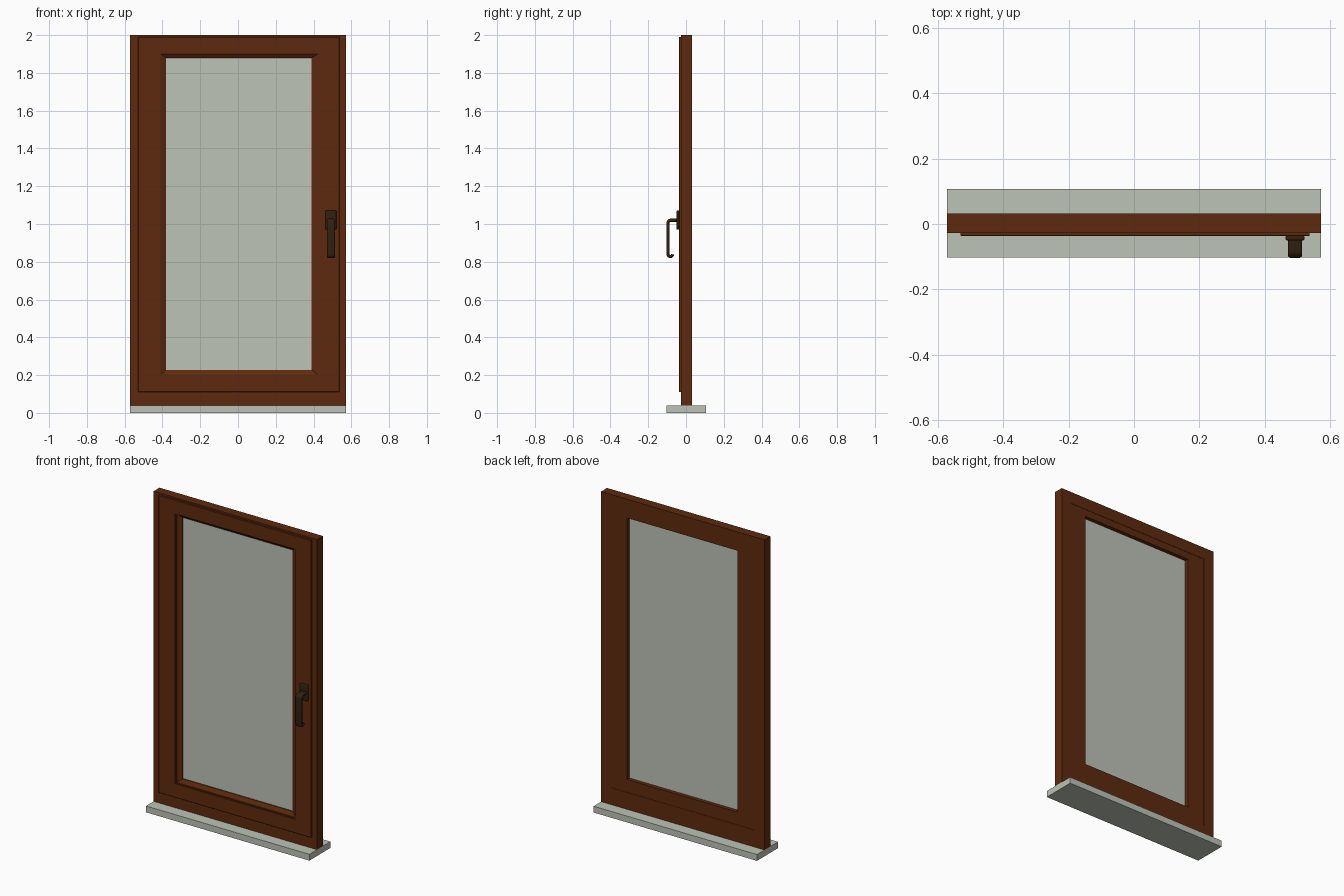
import bpy, bmesh, math
from mathutils import Vector

cube = bpy.data.objects.get("Cube")
if cube:
    bpy.data.objects.remove(cube, do_unlink=True)


def material(name, rgb):
    m = bpy.data.materials.new(name)
    m.use_nodes = True
    m.diffuse_color = (*rgb, 1)
    bsdf = m.node_tree.nodes["Principled BSDF"]
    bsdf.inputs["Base Color"].default_value = (*rgb, 1)
    bsdf.inputs["Roughness"].default_value = 0.6
    return m


wood = material("brown wood", (0.112, 0.023, 0.0044))
pale = material("pale grey green", (0.515, 0.552, 0.479))
bronze = material("dark bronze", (0.03, 0.015, 0.005))


def finish(name, bm, mat, smooth=False):
    bmesh.ops.recalc_face_normals(bm, faces=bm.faces)
    mesh = bpy.data.meshes.new(name)
    bm.to_mesh(mesh)
    bm.free()
    mesh.materials.append(mat)
    ob = bpy.data.objects.new(name, mesh)
    bpy.context.collection.objects.link(ob)
    if smooth:
        bpy.ops.object.select_all(action='DESELECT')
        bpy.context.view_layer.objects.active = ob
        ob.select_set(True)
        bpy.ops.object.shade_smooth_by_angle(angle=math.radians(40))
    return ob


def box(name, x, y, z, mat, bevel=0):
    bm = bmesh.new()
    bmesh.ops.create_cube(bm, size=1)
    for v in bm.verts:
        v.co = [r[0] + (c + 0.5) * (r[1] - r[0]) for c, r in zip(v.co, (x, y, z))]
    if bevel:
        bmesh.ops.bevel(bm, geom=bm.edges[:], offset=bevel, segments=3,
                        profile=0.5, affect='EDGES')
    return finish(name, bm, mat, bevel > 0)


def skin(bm, loops, closed):
    """Join successive vertex loops with quads."""
    n = len(loops[0])
    for i in range(len(loops) if closed else len(loops) - 1):
        a, b = loops[i], loops[(i + 1) % len(loops)]
        for k in range(n):
            bm.faces.new((a[k], a[(k + 1) % n], b[(k + 1) % n], b[k]))


def ring(name, steps, mat):
    """Rectangular moulding; each step is a rectangle, an inset and a depth."""
    bm = bmesh.new()
    loops = []
    for (x0, x1, z0, z1), d, y in steps:
        corners = ((x0 + d, z0 + d), (x1 - d, z0 + d), (x1 - d, z1 - d), (x0 + d, z1 - d))
        loops.append([bm.verts.new((x, y, z)) for x, z in corners])
    skin(bm, loops, True)
    return finish(name, bm, mat)


# Rectangles as left, right, bottom, top
OUTER = (-0.571, 0.571, 0.04, 2.0)
SASH = (-0.53, 0.537, 0.11, 1.99)
BEAD = (-0.415, 0.427, 0.197, 1.905)
PANE = (-0.38, 0.39, 0.228, 1.88)
SEAM = (-0.5, 0.5, 0.147, 1.925)

# Sill and fixed frame
box("sill", (-0.571, 0.571), (-0.103, 0.107), (0, 0.04), pale)
ring("outer_frame", [(OUTER, 0, -0.027), (OUTER, 0, 0.032),
                     (SEAM, 0, 0.032), (SEAM, 0, -0.027)], wood)

# Opening sash with a lipped front and a shallow recess at the back
ring("sash", [(SASH, 0, -0.027), (SASH, 0, -0.035), (SASH, 0.002, -0.037),
              (BEAD, 0, -0.037), (BEAD, 0, -0.031), (BEAD, 0.006, -0.031),
              (BEAD, 0.006, -0.026), (PANE, 0, -0.012), (PANE, 0, 0.030),
              (SEAM, 0, 0.030), (SEAM, 0, -0.027)], wood)
box("glass_pane", (-0.383, 0.393), (-0.006, 0.006), (0.225, 1.883), pale)

# Handle plate and neck
HX = 0.492
box("handle_plate", (HX - 0.029, HX + 0.029), (-0.05, -0.036), (0.97, 1.072), bronze, 0.005)

# Lever: rounded flat bar swept along a hooked path in depth and height


def arc(cy, cz, r, start, end, n=6):
    angles = [math.radians(start + (end - start) * i / n) for i in range(n + 1)]
    return [Vector((0, cy + r * math.cos(a), cz + r * math.sin(a))) for a in angles]


path = [Vector((0, -0.045, 1.02))]
path += arc(-0.08, 1.005, 0.015, 90, 180)
path += arc(-0.083, 0.84, 0.012, 180, 360, 8)
HALF, R = 0.022, 0.0085
bm = bmesh.new()
loops = []
for i, p in enumerate(path):
    t = (path[min(i + 1, len(path) - 1)] - path[max(i - 1, 0)]).normalized()
    side = Vector((0, -t.z, t.y))
    loop = []
    for k in range(16):
        a = math.tau * (k + 0.5) / 16
        shift = math.copysign(HALF - R, math.cos(a))
        offset = Vector((HX + shift + R * math.cos(a), 0, 0)) + side * R * math.sin(a)
        loop.append(bm.verts.new(p + offset))
    loops.append(loop)
skin(bm, loops, False)
bm.faces.new(loops[0])
bm.faces.new(loops[-1])
finish("handle_lever", bm, bronze, True)
